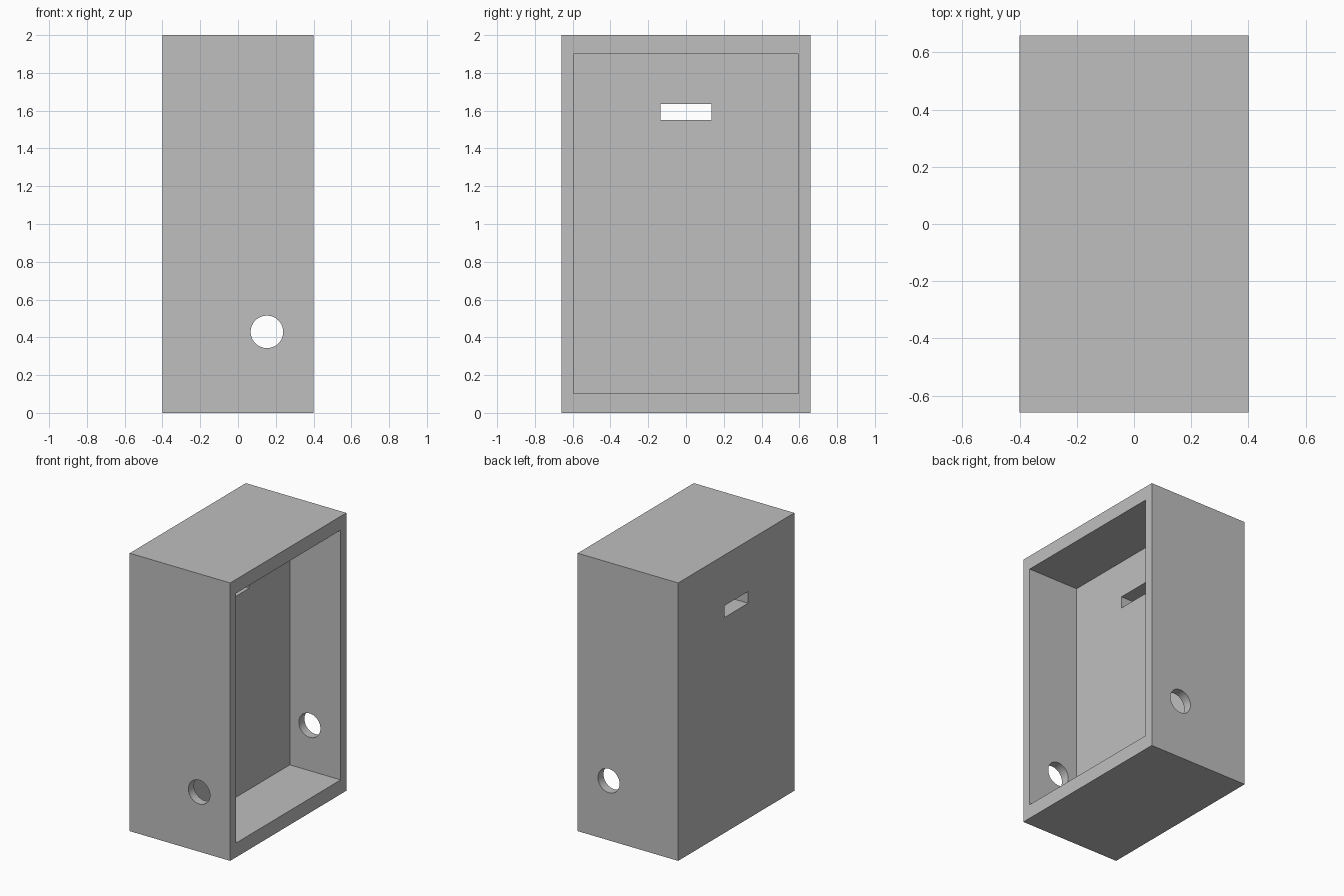
import bpy
import math

cube = bpy.data.objects.get("Cube")
if cube:
    bpy.data.objects.remove(cube, do_unlink=True)

# Single plain grey finish
grey = bpy.data.materials.new("plain_grey")
grey.use_nodes = True
grey.diffuse_color = (0.52, 0.52, 0.52, 1)
grey.node_tree.nodes["Principled BSDF"].inputs["Base Color"].default_value = grey.diffuse_color


def box(name, low, high):
    """Box spanning two opposite corners."""
    centre = [(a + b) / 2 for a, b in zip(low, high)]
    bpy.ops.mesh.primitive_cube_add(size=1, location=centre)
    obj = bpy.context.object
    obj.name = name
    obj.scale = [b - a for a, b in zip(low, high)]
    bpy.ops.object.transform_apply(location=False, rotation=False, scale=True)
    obj.data.materials.append(grey)
    return obj


def cut(target, cutter):
    """Subtract a hidden cutter from the target."""
    mod = target.modifiers.new(cutter.name, "BOOLEAN")
    mod.operation = "DIFFERENCE"
    mod.solver = "EXACT"
    mod.object = cutter
    cutter.hide_render = True
    cutter.hide_set(True)
    cutter.display_type = "WIRE"


# Outer case
case = box("case", (-0.4, -0.66, 0), (0.4, 0.66, 2))

# Open compartment on the left side, thick wall behind it
cavity = box("cavity_cutter", (-0.005, -0.596, 0.103), (0.5, 0.596, 1.9))

# Slot through the thick wall
slot = box("slot_cutter", (-0.5, -0.135, 1.55), (0.1, 0.135, 1.635))

# Round hole through the front and back walls
bpy.ops.mesh.primitive_cylinder_add(vertices=64, radius=0.086, depth=1.6,
                                    location=(0.153, 0, 0.429),
                                    rotation=(math.pi / 2, 0, 0))
hole = bpy.context.object
hole.name = "hole_cutter"
hole.data.materials.append(grey)

for cutter in (cavity, slot, hole):
    cut(case, cutter)

# Apply the cuts, then smooth only the round hole walls
bpy.ops.object.select_all(action="DESELECT")
bpy.context.view_layer.objects.active = case
case.select_set(True)
for mod in list(case.modifiers):
    bpy.ops.object.modifier_apply(modifier=mod.name)
bpy.ops.object.shade_smooth_by_angle(angle=math.radians(30))

for cutter in (cavity, slot, hole):
    bpy.data.objects.remove(cutter, do_unlink=True)
